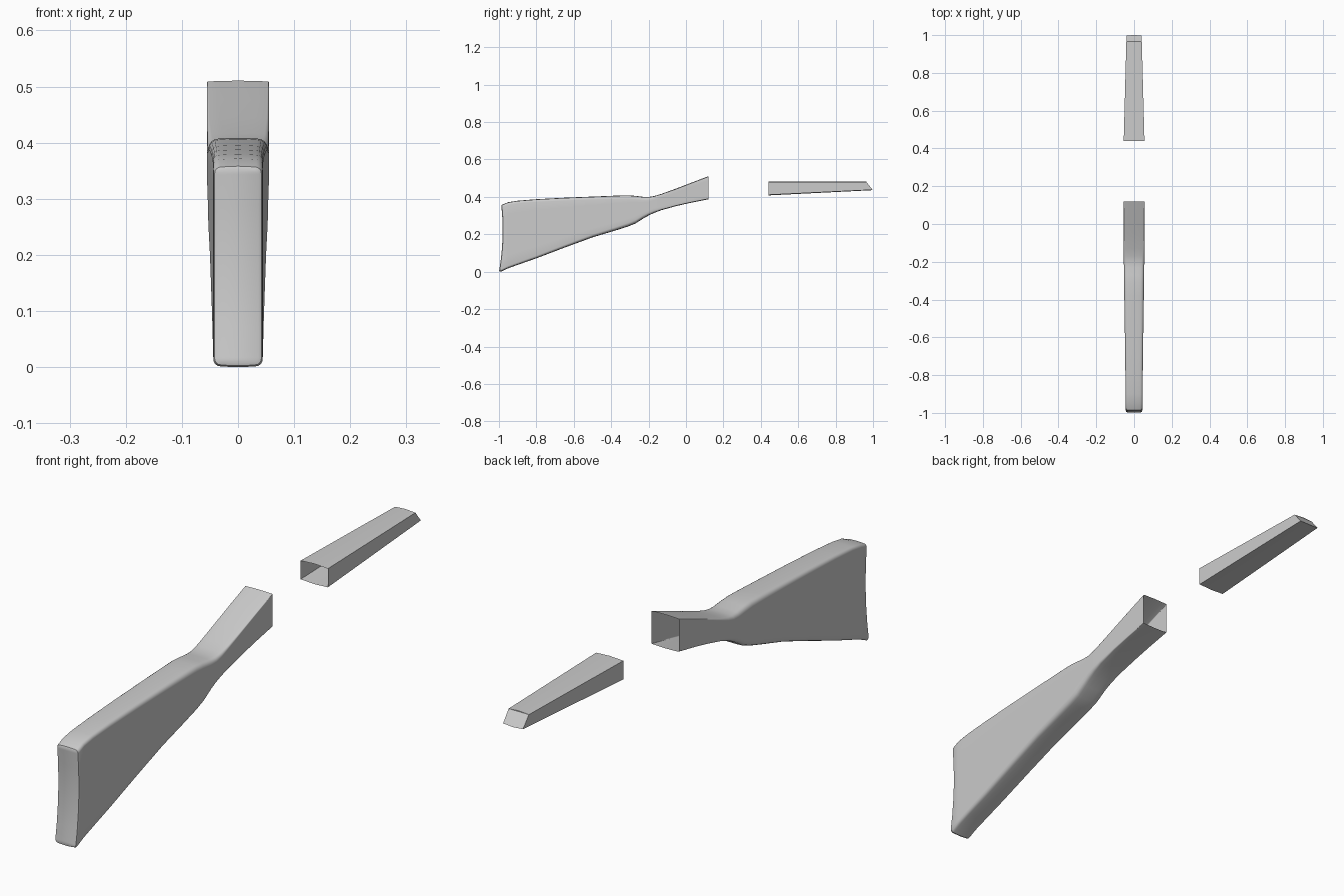
import bpy, bmesh
from math import sin, cos, pi

if "Cube" in bpy.data.objects:
    bpy.data.objects.remove(bpy.data.objects["Cube"])


def half_section(zt, zb, w, r, bulge=0.0015):
    """Right half of a rounded rectangle, bottom centre to top centre."""
    pts = [(0, zb - bulge), ((w - r) * 0.6, zb - bulge * 0.6)]
    n = 4
    for i in range(n + 1):
        a = -pi / 2 + pi / 2 * i / n
        pts.append((w - r + r * cos(a), zb + r + r * sin(a)))
    for i in range(1, 6):
        pts.append((w, zb + r + (zt - zb - 2 * r) * i / 6))
    for i in range(n + 1):
        a = pi / 2 * i / n
        pts.append((w - r + r * cos(a), zt - r + r * sin(a)))
    return pts + [((w - r) * 0.6, zt + bulge * 0.6), (0, zt + bulge)]


def loft(name, rows, capped):
    """Skin half rows of 3D points, mirrored over x; cap row 0 or the last."""
    bm = bmesh.new()
    grids = []
    for s in (1, -1):
        grid = [[bm.verts.new((s * x, y, z)) for x, y, z in row] for row in rows]
        grids.append(grid)
        for a, b in zip(grid, grid[1:]):
            for i in range(len(a) - 1):
                bm.faces.new((a[i], a[i + 1], b[i + 1], b[i]))
    p, q = grids[0][capped], grids[1][capped]
    for i in range(len(p) - 1):
        bm.faces.new((p[i], p[i + 1], q[i + 1], q[i]))
    bmesh.ops.remove_doubles(bm, verts=bm.verts, dist=1e-5)
    bmesh.ops.dissolve_degenerate(bm, edges=bm.edges, dist=1e-5)
    bmesh.ops.recalc_face_normals(bm, faces=bm.faces)
    mesh = bpy.data.meshes.new(name)
    bm.to_mesh(mesh)
    bm.free()
    obj = bpy.data.objects.new(name, mesh)
    bpy.context.collection.objects.link(obj)
    bpy.ops.object.select_all(action='DESELECT')
    obj.select_set(True)
    bpy.context.view_layer.objects.active = obj
    bpy.ops.object.shade_smooth_by_angle(angle=pi / 6)


# Shoulder stock: y, top z, bottom z, half width, corner radius
stations = [
    (-0.95, 0.370, 0.020, 0.0445, 0.012), (-0.90, 0.378, 0.038, 0.045, 0.012),
    (-0.80, 0.386, 0.073, 0.046, 0.013), (-0.65, 0.394, 0.130, 0.048, 0.014),
    (-0.50, 0.400, 0.185, 0.050, 0.015), (-0.38, 0.405, 0.221, 0.052, 0.017),
    (-0.31, 0.407, 0.243, 0.053, 0.018), (-0.27, 0.404, 0.259, 0.0535, 0.018),
    (-0.23, 0.399, 0.285, 0.054, 0.017), (-0.20, 0.398, 0.302, 0.0545, 0.015),
    (-0.17, 0.403, 0.316, 0.055, 0.012), (-0.13, 0.415, 0.331, 0.055, 0.008),
    (-0.05, 0.444, 0.353, 0.055, 0.004), (0.03, 0.475, 0.371, 0.055, 0.003),
    (0.12, 0.509, 0.389, 0.055, 0.002)]

# Concave butt end with rounded rim
rows = []
for inset, dy in ((0.008, 0), (0.0025, 0.003), (0, 0.010)):
    row = []
    for x, z in half_section(0.359 - inset, 0.0015 + inset, 0.044 - inset, 0.012 - inset / 2):
        t = z / 0.36
        row.append((x, -1 + dy + 0.012 * t + 0.052 * t * (1 - t), z))
    rows.append(row)
for y, zt, zb, w, r in stations:
    rows.append([(x, y, z) for x, z in half_section(zt, zb, w, r)])
loft("shoulder_stock", rows, 0)

# Fore end: tapered shell, open at the rear, slanted at the tip
rear = [(0, 0.44, 0.408), (0.055, 0.44, 0.411), (0.055, 0.44, 0.479), (0, 0.44, 0.482)]
tip = [(0, 1.0, 0.436), (0.040, 0.998, 0.438), (0.041, 0.965, 0.479), (0, 0.965, 0.482)]
loft("fore_end", [rear, tip], -1)
